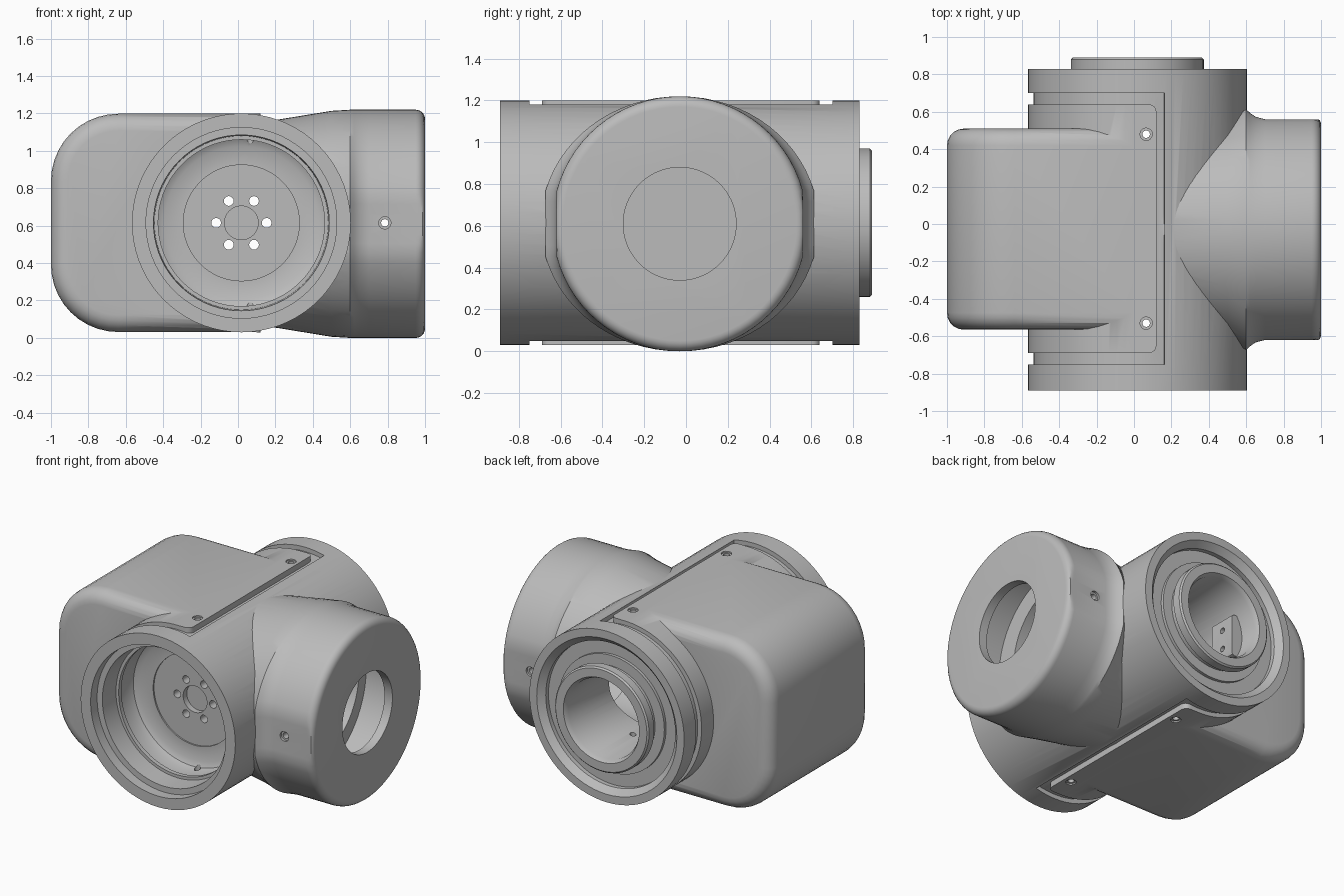
import bpy, bmesh, math
from mathutils import Vector

if "Cube" in bpy.data.objects:
    bpy.data.objects.remove(bpy.data.objects["Cube"])

grey = bpy.data.materials.new("cast_grey")
grey.use_nodes = True
GREY = (0.5, 0.5, 0.5, 1)
grey.diffuse_color = GREY
grey.node_tree.nodes["Principled BSDF"].inputs["Base Color"].default_value = GREY

MAIN = Vector((0.018, 0, 0.615))    # centre of the long barrel
CAP = Vector((0, -0.03, 0.61))      # centre of the side housing


def finish(name, bm):
    bmesh.ops.recalc_face_normals(bm, faces=bm.faces)
    mesh = bpy.data.meshes.new(name)
    bm.to_mesh(mesh)
    bm.free()
    mesh.materials.append(grey)
    obj = bpy.data.objects.new(name, mesh)
    bpy.context.collection.objects.link(obj)
    return obj


def lathe(name, axis, centre, profile, segs=72):
    """Solid of revolution; profile holds (position along axis, radius)."""
    bm = bmesh.new()
    rings = []
    for t, r in profile:
        ring = []
        for i in range(segs):
            a = math.tau * i / segs
            p = [r * math.cos(a), r * math.sin(a)]
            p.insert("xyz".index(axis), t)
            ring.append(bm.verts.new(centre + Vector(p)))
        rings.append(ring)
    for a, b in zip(rings, rings[1:]):
        for i in range(segs):
            j = (i + 1) % segs
            bm.faces.new((a[i], a[j], b[j], b[i]))
    bm.faces.new(rings[0])
    bm.faces.new(rings[-1])
    return finish(name, bm)


def extrude_y(name, outline, y0, y1):
    """Prism from an outline of (x, z) points."""
    bm = bmesh.new()
    face = bm.faces.new([bm.verts.new((x, y0, z)) for x, z in outline])
    out = bmesh.ops.extrude_face_region(bm, geom=[face])["geom"]
    for v in out:
        if isinstance(v, bmesh.types.BMVert):
            v.co.y = y1
    return finish(name, bm)


def bevel(obj, width, segments, pick):
    bm = bmesh.new()
    bm.from_mesh(obj.data)
    edges = [e for e in bm.edges if pick(*[v.co for v in e.verts])]
    bmesh.ops.bevel(bm, geom=edges, offset=width, segments=segments,
                    profile=0.5, affect="EDGES", clamp_overlap=True)
    bm.to_mesh(obj.data)
    bm.free()


def combine(target, tool, operation):
    mod = target.modifiers.new(operation, "BOOLEAN")
    mod.object, mod.operation, mod.solver = tool, operation, "EXACT"
    bpy.context.view_layer.objects.active = target
    bpy.ops.object.modifier_apply(modifier=mod.name)
    bpy.data.objects.remove(tool)


def arc(cx, cz, r, a0, a1, n):
    return [(cx + r * math.cos(math.radians(a0 + (a1 - a0) * i / n)),
             cz + r * math.sin(math.radians(a0 + (a1 - a0) * i / n))) for i in range(n + 1)]


# Barrel along y, with a shallow groove around its -x half
body = lathe("joint_housing", "y", MAIN, [(-0.89, 0.585), (0.83, 0.585)])
sector = arc(MAIN.x, MAIN.z, 0.7, 78, 282, 40) + arc(MAIN.x, MAIN.z, 0.555, 285, 75, 40)
combine(body, extrude_y("groove", sector, -0.75, 0.70), "DIFFERENCE")

# Cover flange: flat on top and bottom, curved round the barrel
cover = [(0.12, 0.03), (0.12, 1.2)] + arc(MAIN.x, MAIN.z, 0.584, 92, 268, 40)
flange = extrude_y("flange", cover, -0.69, 0.64)
bevel(flange, 0.04, 4, lambda a, b: abs(a.x - 0.12) < 0.01 and abs(b.x - 0.12) < 0.01
      and abs(a.y - b.y) < 0.01)
combine(body, flange, "UNION")

# Rounded motor box on the -x side
outline = ([(0.1, 0.0315), (0.1, 1.1985)] + arc(-0.64, 0.8385, 0.36, 90, 180, 10)
           + arc(-0.64, 0.3915, 0.36, 180, 270, 10))
box = extrude_y("motor_box", outline, -0.565, 0.51)
bevel(box, 0.09, 5, lambda a, b: abs(a.y - b.y) < 0.01 and min(a.x, b.x) < 0.05)
combine(body, box, "UNION")

# Side housing along x, flattened front and back, flared where it meets the barrel
edge = [(0.95 + x, 0.56 + z) for x, z in arc(0, 0, 0.05, 90, 0, 6)]
flare = [(0.5, 0.604), (0.6, 0.61), (0.62, 0.61), (0.65, 0.61), (0.7, 0.61)]
cap = lathe("side_housing", "x", CAP, [(0.1, 0.54), (0.2, 0.555)] + flare + edge)
for v in cap.data.vertices:
    dy = max(-0.59, min(0.59, v.co.y - CAP.y))
    if 0.59 < v.co.x < 0.69:
        dy *= 1 + 0.09 * ((0.7 - v.co.x) / 0.1) ** 2
    v.co.y = CAP.y + dy
combine(body, cap, "UNION")

# Stepped front bore
combine(body, lathe("front_bore", "y", MAIN, [
    (-0.95, 0.51), (-0.82, 0.51), (-0.82, 0.47), (-0.68, 0.465), (-0.68, 0.445),
    (-0.65, 0.445), (-0.65, 0.46), (-0.56, 0.46), (-0.52, 0.445), (-0.5, 0.41),
    (-0.5, 0.31), (-0.49, 0.31), (-0.49, 0.09), (-0.45, 0.09)]), "DIFFERENCE")

# Rear recess and its output collar
combine(body, lathe("rear_recess", "y", MAIN, [
    (0.9, 0.53), (0.83, 0.53), (0.79, 0.49), (0.76, 0.49)]), "DIFFERENCE")
combine(body, lathe("collar", "y", MAIN, [
    (0.7, 0.40), (0.78, 0.40), (0.78, 0.33), (0.81, 0.33), (0.825, 0.355),
    (0.88, 0.355), (0.89, 0.345)]), "UNION")

# Hollow interior: centre, side housing, side opening, rear opening
for axis, centre, profile in (
        ("x", Vector((0, 0, 0.61)), [(-0.45, 0.42), (0.64, 0.42)]),
        ("x", CAP, [(0.62, 0.53), (0.94, 0.53)]),
        ("x", CAP, [(0.9, 0.27), (1.1, 0.27)]),
        ("y", MAIN, [(0.2, 0.27), (0.86, 0.27), (0.95, 0.32)])):
    combine(body, lathe("hollow", axis, centre, profile), "DIFFERENCE")

# Bolt circle in the bore floor
for k in range(6):
    a = math.tau * k / 6
    spot = MAIN + 0.135 * Vector((math.cos(a), 0, math.sin(a)))
    combine(body, lathe("bolt_hole", "y", spot, [(-0.6, 0.026), (0, 0.026)], 16), "DIFFERENCE")

# Counterbored screw holes through the flange and the side housing
SCREW = ((-0.7, 0.033), (-0.575, 0.033), (-0.575, 0.02),
         (0.575, 0.02), (0.575, 0.033), (0.7, 0.033))
for axis, spot in (("z", Vector((0.065, 0.48, 0.615))), ("z", Vector((0.065, -0.53, 0.615))),
                   ("y", Vector((0.785, -0.03, 0.615)))):
    combine(body, lathe("screw_hole", axis, spot, SCREW, 16), "DIFFERENCE")

# Small connector block inside the rear opening
block = extrude_y("connector_block", [(-0.3, 0.47), (-0.17, 0.47), (-0.17, 0.76), (-0.3, 0.76)],
                  0.55, 0.74)
bevel(block, 0.02, 2, lambda a, b: abs(a.y - b.y) > 0.1)
for z in (0.55, 0.68):
    combine(block, lathe("pin_hole", "x", Vector((0, 0.65, z)),
                         [(-0.22, 0.02), (-0.1, 0.02)], 12), "DIFFERENCE")

# Smooth curved surfaces, keep edges crisp
for obj in (body, block):
    bpy.ops.object.select_all(action="DESELECT")
    obj.select_set(True)
    bpy.context.view_layer.objects.active = obj
    bpy.ops.object.shade_smooth_by_angle(angle=math.radians(30))
